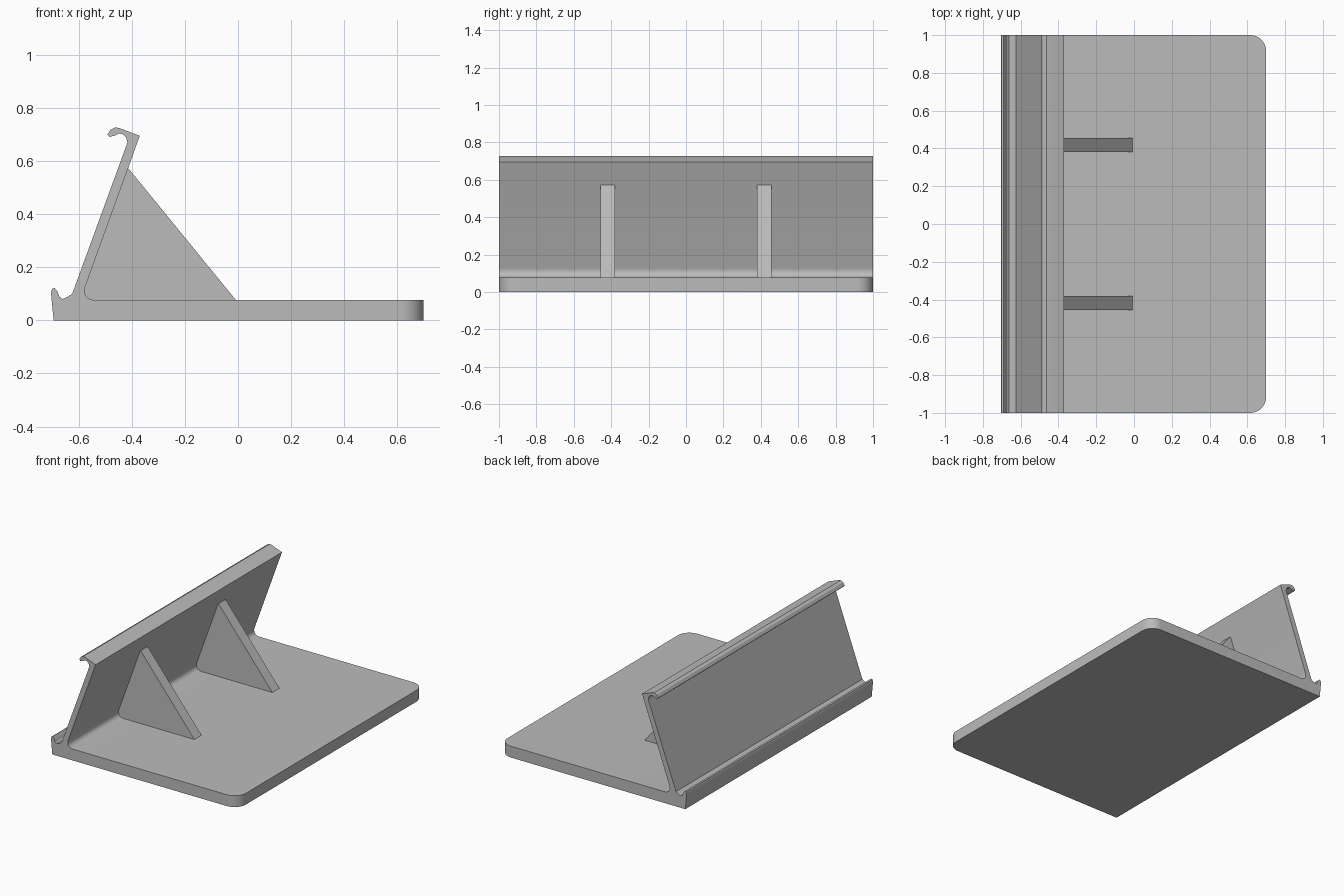
import bpy
import bmesh

cube = bpy.data.objects.get("Cube")
if cube:
    bpy.data.objects.remove(cube, do_unlink=True)

grey = bpy.data.materials.new("light grey plastic")
grey.use_nodes = True
colour = (0.5, 0.5, 0.5, 1)
grey.diffuse_color = colour
grey.node_tree.nodes["Principled BSDF"].inputs["Base Color"].default_value = colour


def extrude_profile(name, profile, y0, y1, rounded=()):
    """Extrude an x-z outline along y; rounded lists (edge test, offset, segments)."""
    bm = bmesh.new()
    face = bm.faces.new([bm.verts.new((x, y0, z)) for x, z in profile])
    moved = bmesh.ops.extrude_face_region(bm, geom=[face])["geom"]
    bmesh.ops.translate(bm, vec=(0, y1 - y0, 0),
                        verts=[v for v in moved if isinstance(v, bmesh.types.BMVert)])
    if not any(f.normal.y < -0.5 and f.calc_center_median().y < y1 for f in bm.faces):
        bmesh.ops.recalc_face_normals(bm, faces=bm.faces[:])
    for test, offset, segments in rounded:
        edges = [e for e in bm.edges if all(test(v.co) for v in e.verts)]
        bmesh.ops.bevel(bm, geom=edges, offset=offset, offset_type='OFFSET',
                        segments=segments, profile=0.5, affect='EDGES')
    bmesh.ops.recalc_face_normals(bm, faces=bm.faces[:])
    mesh = bpy.data.meshes.new(name)
    bm.to_mesh(mesh)
    bm.free()
    mesh.materials.append(grey)
    obj = bpy.data.objects.new(name, mesh)
    bpy.context.collection.objects.link(obj)
    return obj


BASE_TOP, BASE_END, HALF = 0.077, 0.70, 1.0
CREASE = (-0.594, BASE_TOP)

# Lower lip, sloping panel, upper hook and base in one outline
lip = [(-0.695, 0), (-0.705, 0.105), (-0.701, 0.119), (-0.692, 0.123), (-0.681, 0.11),
       (-0.673, 0.09), (-0.662, 0.081), (-0.648, 0.086), (-0.625, 0.10)]
hook = [(-0.417, 0.67), (-0.421, 0.688), (-0.432, 0.701), (-0.447, 0.705), (-0.464, 0.697),
        (-0.485, 0.692), (-0.492, 0.70), (-0.481, 0.719), (-0.462, 0.728), (-0.447, 0.725),
        (-0.37, 0.696)]
base = [CREASE, (BASE_END, BASE_TOP), (BASE_END, 0)]


def at_crease(co):
    return abs(co.x - CREASE[0]) < 1e-4 and abs(co.z - CREASE[1]) < 1e-4


def at_corner(side):
    return lambda co: abs(co.x - BASE_END) < 1e-4 and abs(co.y - side * HALF) < 1e-4


stand = extrude_profile("stand_body", lip + hook + base, -HALF, HALF,
                        [(at_crease, 0.038 / 0.7, 8),
                         (at_corner(1), 0.085, 10), (at_corner(-1), 0.085, 10)])

# Triangular support ribs behind the panel
rib = [(-0.60, 0.07), (-0.422, 0.574), (-0.412, 0.572), (-0.008, BASE_TOP), (-0.008, 0.07)]
for side, y in (("right", 0.418), ("left", -0.418)):
    extrude_profile(side + "_support_rib", rib, y - 0.038, y + 0.038)

# Smooth only the rounded corners
bpy.ops.object.select_all(action='DESELECT')
stand.select_set(True)
bpy.context.view_layer.objects.active = stand
bpy.ops.object.shade_smooth_by_angle(angle=0.35)
